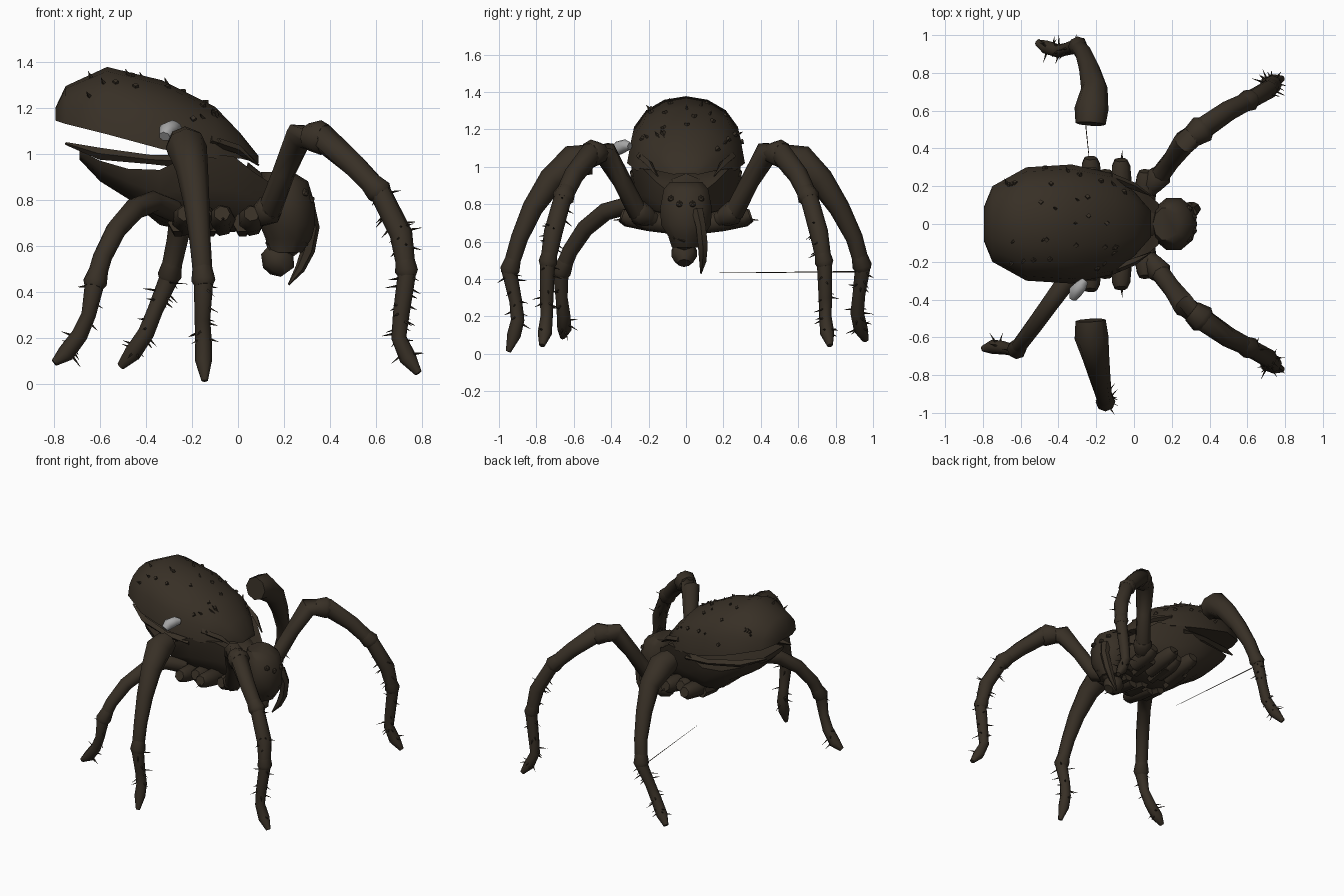
import bpy, bmesh, math, random
from mathutils import Vector

random.seed(4)


def material(name, rgb):
    m = bpy.data.materials.new(name)
    m.diffuse_color = (*rgb, 1)
    return m


BROWN = material("dark_brown", (0.039, 0.029, 0.019))
GREY = material("pale_grey", (0.38, 0.38, 0.38))


def finish(name, bm, mat=BROWN, angle=35):
    bmesh.ops.recalc_face_normals(bm, faces=bm.faces)
    me = bpy.data.meshes.new(name)
    bm.to_mesh(me)
    bm.free()
    me.materials.append(mat)
    me.shade_smooth()
    me.set_sharp_from_angle(angle=math.radians(angle))
    ob = bpy.data.objects.new(name, me)
    bpy.context.collection.objects.link(ob)
    return ob


def loft(bm, rings):
    vs = [[bm.verts.new(p) for p in r] for r in rings]
    n = len(vs[0])
    for a, b in zip(vs, vs[1:]):
        for i in range(n):
            bm.faces.new((a[i], a[(i + 1) % n], b[(i + 1) % n], b[i]))
    bm.faces.new(vs[0])
    bm.faces.new(vs[-1])


def tube(bm, pts, radii, sides=8):
    pts = [Vector(p) for p in pts]
    rings = []
    for i, p in enumerate(pts):
        t = (pts[min(i + 1, len(pts) - 1)] - pts[max(i - 1, 0)]).normalized()
        ref = Vector((1, 0, 0)) if abs(t.x) < 0.8 else Vector((0, 1, 0))
        u = (ref - t * ref.dot(t)).normalized()
        w = t.cross(u)
        rings.append([p + (u * math.cos(a) + w * math.sin(a)) * radii[i]
                      for a in (k * math.tau / sides for k in range(sides))])
    loft(bm, rings)


def arch(stations, n=8):
    """Half-round sections along x: (x, flat edge z, crest z, half width)."""
    bm = bmesh.new()
    rings = []
    for x, edge, crest, w in stations:
        ring = []
        for k in range(n + 1):
            a = math.pi * k / n
            c, s = math.cos(a), math.sin(a) ** 0.85
            ring.append(Vector((x, w * c, edge + (crest - edge) * s)))
        # slightly hollow split edge
        ring.append(Vector((x, 0, edge + (crest - edge) * 0.08)))
        rings.append(ring)
    loft(bm, rings)
    return bm


def spike(bm, base, direction, length, r=0.007):
    base, d = Vector(base), Vector(direction).normalized()
    tube(bm, (base, base + d * length), (r, 0.0008), 4)


# split abdomen: upper shell
UPPER = [(-0.795, 1.145, 1.20, 0.09), (-0.75, 1.13, 1.295, 0.20), (-0.57, 1.085, 1.378, 0.30),
         (-0.33, 1.02, 1.32, 0.315), (-0.10, 0.98, 1.205, 0.265),
         (0.01, 0.98, 1.09, 0.16), (0.09, 0.96, 0.99, 0.07)]
finish("abdomen_upper", arch(UPPER), angle=45)

# lower shell and belly
finish("abdomen_lower", arch([
    (-0.69, 1.015, 0.975, 0.15), (-0.60, 0.97, 0.88, 0.22), (-0.48, 0.935, 0.805, 0.28),
    (-0.34, 0.93, 0.69, 0.30), (-0.20, 1.0, 0.66, 0.29),
    (-0.02, 0.99, 0.66, 0.23), (0.07, 0.92, 0.67, 0.16), (0.13, 0.88, 0.68, 0.11)]))

# torn splinters along the split
bm = bmesh.new()
for s in (-1, 1):
    tube(bm, [(-0.75, s * 0.14, 1.045), (-0.6, s * 0.22, 1.0), (-0.38, s * 0.28, 0.975),
              (-0.2, s * 0.27, 0.965)], [0.006, 0.026, 0.02, 0.03], 4)
    tube(bm, [(-0.12, s * 0.25, 1.06), (0.0, s * 0.2, 1.02), (0.09, s * 0.15, 0.95)],
         [0.02, 0.02, 0.004], 4)
finish("shell_splinters", bm)

# head, tapering downward to the mouth
bm = bmesh.new()
head = [(0.17, 0.92, 0.07, 0.09), (0.20, 0.88, 0.105, 0.125), (0.21, 0.78, 0.125, 0.145),
        (0.215, 0.69, 0.12, 0.14), (0.22, 0.63, 0.10, 0.10), (0.205, 0.57, 0.075, 0.08)]
loft(bm, [[Vector((x + rx * math.cos(a), ry * math.sin(a), z))
           for a in (k * math.tau / 10 for k in range(10))] for x, z, rx, ry in head])
tube(bm, [(0.0, 0, 0.82), (0.10, 0, 0.79), (0.20, 0, 0.77)], [0.15, 0.11, 0.10])
finish("head", bm, angle=45)

# jaws and the single hanging fang
bm = bmesh.new()
tube(bm, [(0.25, -0.01, 0.66), (0.20, -0.01, 0.61), (0.14, -0.01, 0.575)], [0.08, 0.07, 0.045])
tube(bm, [(0.12, -0.01, 0.585), (0.155, -0.01, 0.555), (0.19, -0.01, 0.52), (0.215, -0.01, 0.485)],
     [0.03, 0.068, 0.068, 0.035])
finish("jaw", bm, angle=50)
bm = bmesh.new()
tube(bm, [(0.30, 0.06, 0.77), (0.325, 0.08, 0.68), (0.305, 0.09, 0.58), (0.27, 0.09, 0.50),
          (0.22, 0.08, 0.43)], [0.035, 0.03, 0.03, 0.022, 0.004], 6)
finish("fang", bm)

# eyes: small bumps on the face
bm = bmesh.new()
for s in (-1, 1):
    for y, z in ((0.035, 0.80), (0.07, 0.74), (0.08, 0.83)):
        r = bmesh.ops.create_icosphere(bm, subdivisions=1, radius=0.02)
        bmesh.ops.translate(bm, verts=r["verts"], vec=(0.335 - y * 0.55, s * y, z))
finish("eyes", bm)

# hip stubs down both sides
bm = bmesh.new()
for s in (-1, 1):
    for x, reach in ((-0.23, 0.35), (-0.07, 0.34), (0.06, 0.28), (-0.15, 0.28)):
        tube(bm, [(x, s * 0.08, 0.69), (x, s * 0.2, 0.715), (x, s * (reach - 0.03), 0.73),
                  (x, s * reach, 0.74)], [0.05, 0.06, 0.05, 0.035], 7)
    spike(bm, (-0.07, s * 0.3, 0.72), (0.1, s, -0.05), 0.09, 0.012)
    for k in range(3):
        x = -0.26 + k * 0.14
        tube(bm, [(x, s * 0.03, 0.665), (x, s * 0.2, 0.70)], [0.03, 0.045], 6)
finish("hips", bm, angle=52)


def leg(name, pts, radii, collars, bristles=20):
    bm = bmesh.new()
    tube(bm, pts, radii)
    P = [Vector(p) for p in pts]
    # flared joint collars
    for i in collars:
        d = (P[i] - P[i - 1]).normalized()
        tube(bm, (P[i] - d * 0.08, P[i] - d * 0.01, P[i] + d * 0.015),
             (radii[i] * 0.97, radii[i] * 1.25, radii[i] * 0.95))
    # bristles on the lower half
    for _ in range(bristles):
        i = random.randrange(len(P) // 2, len(P) - 2)
        f = random.random()
        axis = (P[i + 1] - P[i]).normalized()
        side = axis.cross(Vector([random.uniform(-1, 1) for _ in range(3)])).normalized()
        r = radii[i] * (1 - f) + radii[i + 1] * f
        spike(bm, P[i].lerp(P[i + 1], f) + side * r * 0.8, side + axis * 0.3,
              random.uniform(0.03, 0.06), 0.006)
    finish(name, bm, angle=52)


# front legs, mirrored
for s, side in ((-1, "right"), (1, "left")):
    leg("front_leg_" + side,
        [(0.08, s * 0.18, 0.72), (0.14, s * 0.26, 0.76), (0.20, s * 0.34, 0.92),
         (0.265, s * 0.43, 1.075), (0.37, s * 0.51, 1.07), (0.50, s * 0.60, 0.955),
         (0.62, s * 0.66, 0.83), (0.71, s * 0.71, 0.65), (0.735, s * 0.74, 0.48),
         (0.71, s * 0.745, 0.30), (0.70, s * 0.745, 0.20), (0.74, s * 0.755, 0.11),
         (0.785, s * 0.77, 0.045)],
        [0.045, 0.053, 0.05, 0.065, 0.061, 0.054, 0.048, 0.05, 0.04, 0.036, 0.033, 0.038, 0.016],
        (1, 4, 6, 8), 26)

# middle legs, broken off at the knee
leg("middle_leg_right",
    [(-0.23, -0.51, 1.04), (-0.225, -0.60, 1.03), (-0.20, -0.72, 0.93), (-0.18, -0.82, 0.78),
     (-0.165, -0.89, 0.62), (-0.15, -0.945, 0.44), (-0.155, -0.91, 0.28), (-0.15, -0.90, 0.18),
     (-0.15, -0.92, 0.10), (-0.145, -0.95, 0.012)],
    [0.08, 0.09, 0.07, 0.056, 0.046, 0.042, 0.034, 0.036, 0.037, 0.014], (5,), 12)
leg("middle_leg_left",
    [(-0.23, 0.53, 1.04), (-0.225, 0.61, 1.03), (-0.21, 0.72, 0.93), (-0.235, 0.82, 0.78),
     (-0.265, 0.90, 0.62), (-0.30, 0.945, 0.46), (-0.36, 0.925, 0.32), (-0.40, 0.915, 0.22),
     (-0.46, 0.935, 0.13), (-0.51, 0.96, 0.075)],
    [0.08, 0.09, 0.07, 0.056, 0.046, 0.042, 0.034, 0.036, 0.038, 0.018], (5,))

# only remaining back leg
leg("back_leg_right",
    [(-0.28, -0.22, 0.75), (-0.37, -0.32, 0.79), (-0.45, -0.43, 0.76), (-0.53, -0.54, 0.67),
     (-0.59, -0.62, 0.55), (-0.625, -0.67, 0.43), (-0.65, -0.665, 0.30), (-0.69, -0.655, 0.21),
     (-0.75, -0.65, 0.13), (-0.80, -0.66, 0.09)],
    [0.05, 0.05, 0.048, 0.046, 0.042, 0.042, 0.032, 0.036, 0.038, 0.016], (5,), 8)

# thorns and warts, placed on the upper shell's surface
bm = bmesh.new()
for _ in range(34):
    x, a = random.uniform(-0.68, -0.05), random.uniform(0.15, math.pi - 0.15)
    lo, hi = next((p, q) for p, q in zip(UPPER, UPPER[1:]) if p[0] <= x <= q[0])
    f = (x - lo[0]) / (hi[0] - lo[0])
    edge, crest, w = (lo[i] * (1 - f) + hi[i] * f for i in (1, 2, 3))
    d = Vector((0, math.cos(a), math.sin(a)))
    p = Vector((x, w * d.y, edge + (crest - edge) * d.z ** 0.85))
    if random.random() < 0.4:
        spike(bm, p - d * 0.02, d + Vector((-0.4, 0, 0)), 0.05, 0.013)
    else:
        tube(bm, (p - d * 0.03, p + d * 0.008), (0.015, 0.013), 4)
finish("abdomen_thorns", bm)

# pale torn stump beside the abdomen
bm = bmesh.new()
tube(bm, [(-0.32, -0.39, 1.075), (-0.31, -0.36, 1.10), (-0.28, -0.325, 1.115),
          (-0.26, -0.30, 1.11)], [0.025, 0.038, 0.033, 0.02], 7)
finish("torn_stump", bm, GREY, 52)

# loose thread
bm = bmesh.new()
tube(bm, [(-0.30, 0.95, 0.44), (-0.22, 0.18, 0.433)], [0.004, 0.001], 4)
finish("thread", bm)
